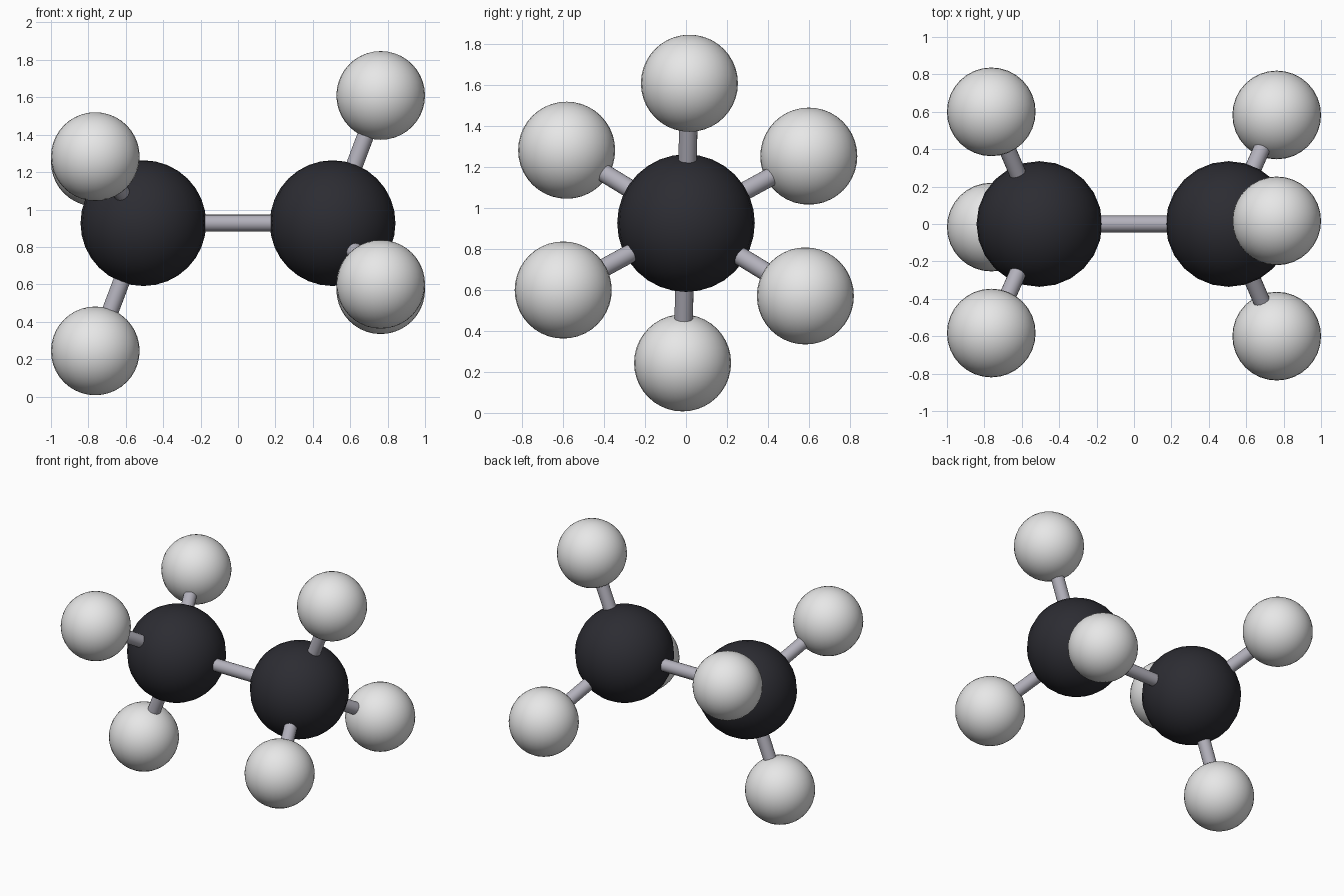
import bpy
from math import cos, sin, radians
from mathutils import Vector

cube = bpy.data.objects.get("Cube")
if cube:
    bpy.data.objects.remove(cube, do_unlink=True)


def make_material(name, colour):
    mat = bpy.data.materials.new(name)
    mat.use_nodes = True
    mat.diffuse_color = (*colour, 1)
    mat.node_tree.nodes["Principled BSDF"].inputs["Base Color"].default_value = (*colour, 1)
    return mat


charcoal = make_material("charcoal", (0.025, 0.025, 0.032))
pale_grey = make_material("pale_grey", (0.8, 0.8, 0.8))
bond_grey = make_material("bond_grey", (0.45, 0.44, 0.5))


def finish(name, mat):
    obj = bpy.context.object
    obj.name = name
    obj.data.materials.append(mat)
    bpy.ops.object.shade_smooth_by_angle(angle=radians(40))


def ball(name, centre, radius, mat, segments, rings):
    bpy.ops.mesh.primitive_uv_sphere_add(
        segments=segments, ring_count=rings, radius=radius, location=centre)
    finish(name, mat)


def rod(name, start, end, mat):
    axis = end - start
    bpy.ops.mesh.primitive_cylinder_add(
        vertices=20, radius=0.045, depth=axis.length, location=(start + end) / 2,
        rotation=axis.to_track_quat('Z', 'Y').to_euler())
    finish(name, mat)


# Two large atoms joined along x, each with three small atoms;
# the right half is the left half inverted through the centre
middle = Vector((0, 0, 0.927))
core = Vector((0.506, 0, 0))
ring_radius = 0.683

for side, sign in (("left", 1), ("right", -1)):
    core_pos = middle + core * sign
    ball(f"{side}_carbon_atom", core_pos, 0.336, charcoal, 24, 16)
    for i in range(3):
        angle = radians(88.6 + 120 * i)
        offset = Vector((0.763, ring_radius * cos(angle), ring_radius * sin(angle)))
        pos = middle + offset * sign
        ball(f"{side}_hydrogen_atom_{i + 1}", pos, 0.237, pale_grey, 32, 20)
        rod(f"{side}_hydrogen_bond_{i + 1}", core_pos, pos, bond_grey)

# Central bond
rod("carbon_bond", middle - core, middle + core, bond_grey)
